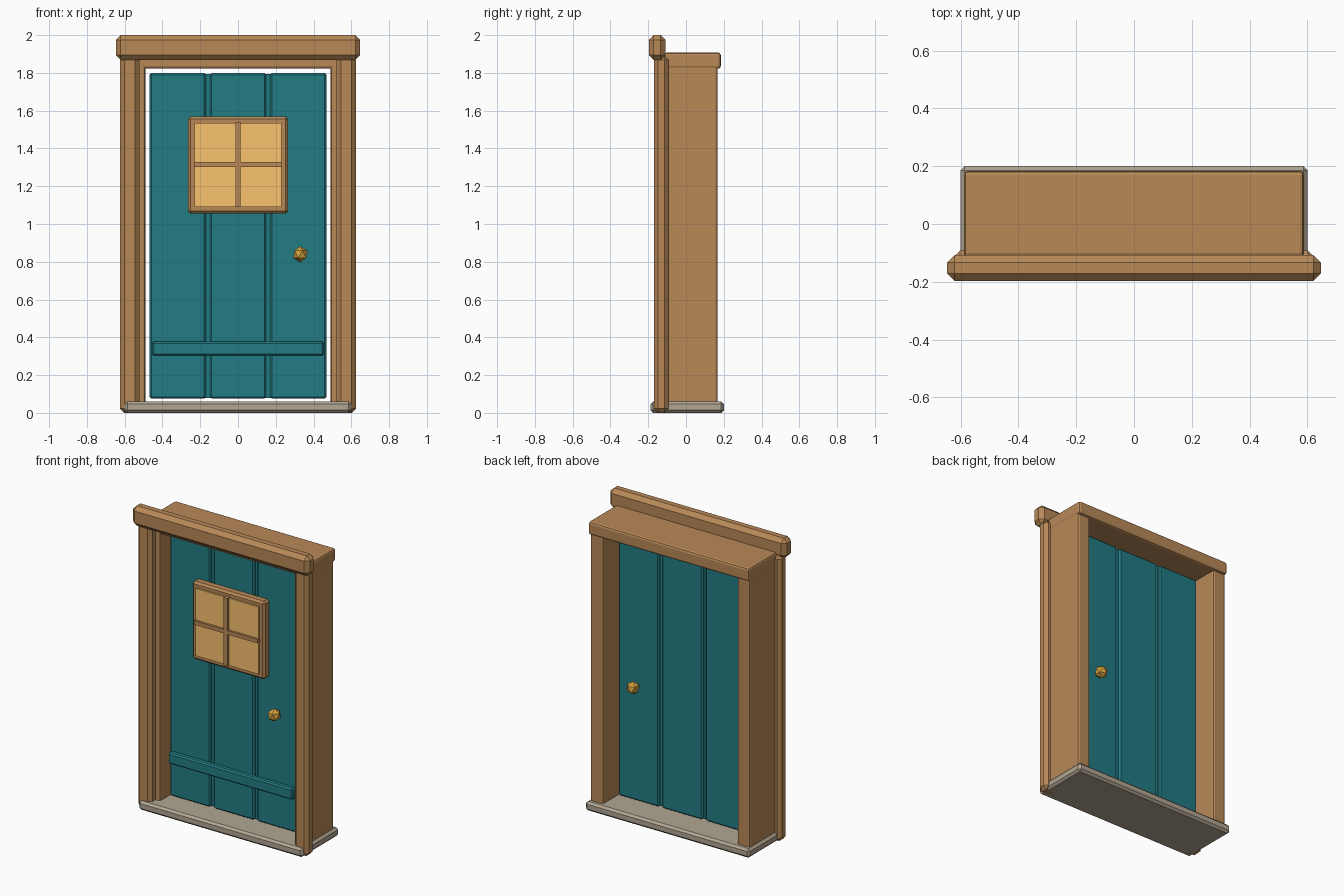
import bpy
import math

if "Cube" in bpy.data.objects:
    bpy.data.objects.remove(bpy.data.objects["Cube"])


def material(name, rgb):
    m = bpy.data.materials.new(name)
    m.diffuse_color = (*rgb, 1)
    m.use_nodes = True
    m.node_tree.nodes["Principled BSDF"].inputs["Base Color"].default_value = m.diffuse_color
    return m


WOOD = material("wood", (0.48, 0.25, 0.096))
TEAL = material("teal_paint", (0.016, 0.2, 0.23))
GLASS = material("warm_glass", (0.95, 0.54, 0.155))
BRASS = material("brass", (0.66, 0.36, 0.05))
STONE = material("stone", (0.44, 0.38, 0.29))


def box(name, x, y, z, mat, bevel=0.0, segments=1):
    """Chamfered box from (min, max) pairs."""
    bpy.ops.mesh.primitive_cube_add(size=1, location=[sum(p) / 2 for p in (x, y, z)])
    ob = bpy.context.object
    ob.name = name
    ob.scale = [p[1] - p[0] for p in (x, y, z)]
    bpy.ops.object.transform_apply(location=False, rotation=False, scale=True)
    ob.data.materials.append(mat)
    if bevel:
        mod = ob.modifiers.new("chamfer", 'BEVEL')
        mod.width = bevel
        mod.segments = segments
    return ob


# Threshold, header and overhanging lintel
box("threshold", (-0.60, 0.60), (-0.188, 0.2), (0, 0.06), STONE, 0.014)
box("header", (-0.588, 0.588), (-0.115, 0.184), (1.822, 1.908), WOOD, 0.014, 2)
box("lintel", (-0.647, 0.647), (-0.197, -0.108), (1.868, 2.0), WOOD, 0.026)

# Jambs and front trim on both sides
for side, s in (("left", -1), ("right", 1)):
    box(side + "_jamb", sorted((s * 0.49, s * 0.585)), (-0.115, 0.168), (0.002, 1.85), WOOD, 0.014, 2)
    box(side + "_trim", sorted((s * 0.522, s * 0.624)), (-0.17, -0.092), (0, 1.89), WOOD, 0.022)

# Door leaf: three planks over a thin core
for i in (-1, 0, 1):
    c = i * 0.319
    box(f"door_plank_{i + 2}", (c - 0.149, c + 0.149), (-0.047, 0.042), (0.075, 1.80), TEAL, 0.01)
box("door_core", (-0.45, 0.45), (-0.032, 0.027), (0.08, 1.795), TEAL)
box("door_batten", (-0.455, 0.455), (-0.082, -0.04), (0.303, 0.377), TEAL, 0.009)

# Window with glazing bars
box("window_frame", (-0.265, 0.265), (-0.104, -0.04), (1.055, 1.57), WOOD, 0.013)
box("window_glass", (-0.23, 0.23), (-0.115, -0.09), (1.09, 1.535), GLASS)
box("vertical_bar", (-0.014, 0.014), (-0.131, -0.1), (1.09, 1.54), WOOD)
box("horizontal_bar", (-0.232, 0.232), (-0.129, -0.1), (1.301, 1.327), WOOD)

# Knobs on both faces, joined by a spindle
for side, y in (("front", -0.092), ("back", 0.084)):
    bpy.ops.mesh.primitive_ico_sphere_add(subdivisions=1, radius=0.043,
                                          location=(0.33, y, 0.84))
    knob = bpy.context.object
    knob.name = side + "_knob"
    knob.data.materials.append(BRASS)
bpy.ops.mesh.primitive_cylinder_add(vertices=8, radius=0.012, depth=0.16,
                                    location=(0.33, -0.004, 0.84), rotation=(math.pi / 2, 0, 0))
spindle = bpy.context.object
spindle.name = "knob_spindle"
spindle.data.materials.append(BRASS)
